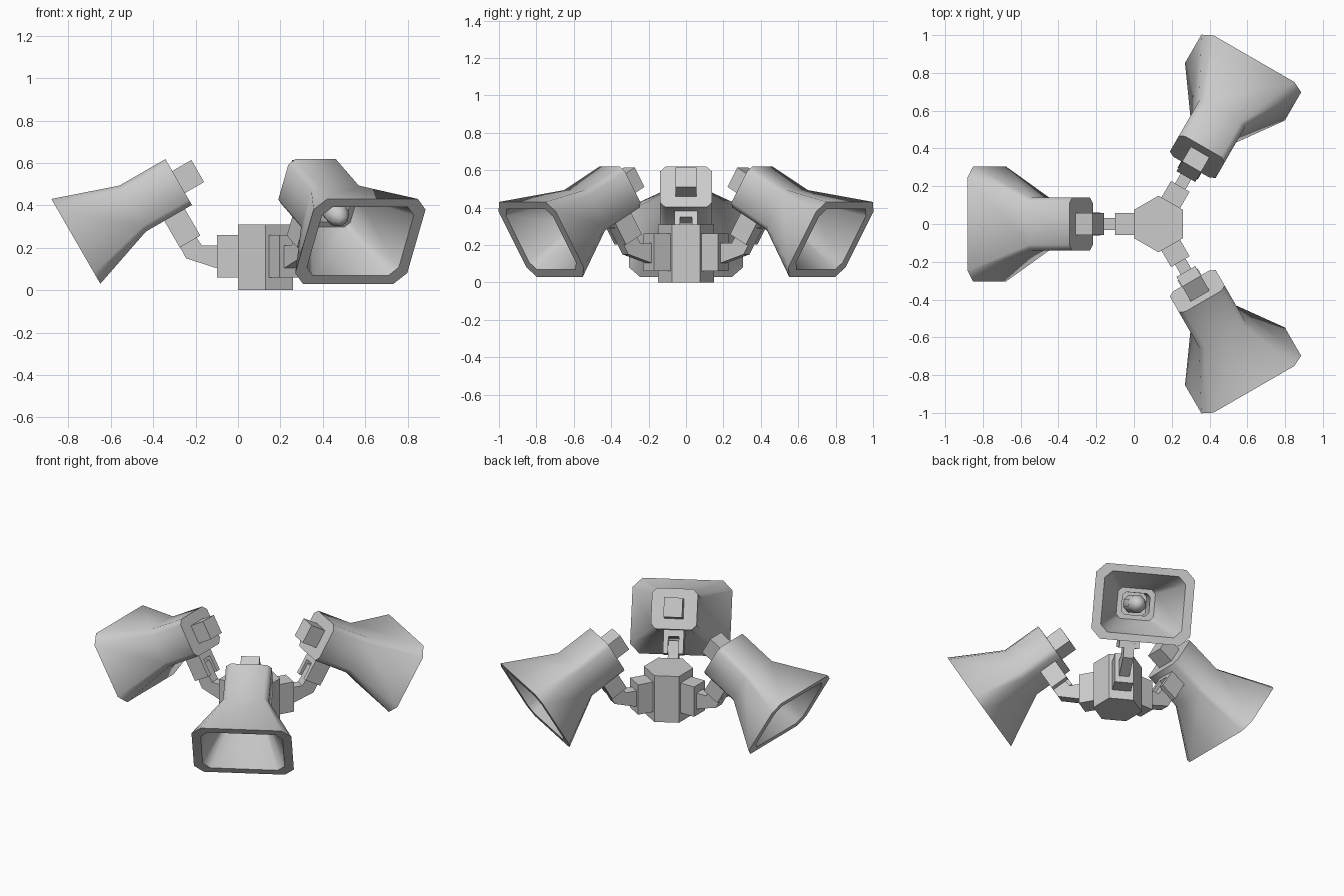
import bpy, bmesh
from math import radians, cos, sin
from mathutils import Matrix, Vector

if "Cube" in bpy.data.objects:
    bpy.data.objects.remove(bpy.data.objects["Cube"])

HUB = Matrix.Translation((0.13, 0, 0))
# Horn frame: local x runs along the horn axis, tilted 30 degrees down
TILT = Matrix.Translation((0.41, 0, 0.51)) @ Matrix.Rotation(radians(30), 4, 'Y')


def finish(bm, name, mat, smooth=False):
    bmesh.ops.recalc_face_normals(bm, faces=bm.faces)
    me = bpy.data.meshes.new(name)
    bm.to_mesh(me)
    bm.free()
    ob = bpy.data.objects.new(name, me)
    bpy.context.collection.objects.link(ob)
    ob.matrix_world = mat
    if smooth:
        bpy.ops.object.select_all(action='DESELECT')
        bpy.context.view_layer.objects.active = ob
        ob.select_set(True)
        bpy.ops.object.shade_smooth_by_angle(angle=radians(50))
    return ob


def loft(name, rings, mat, smooth=False):
    """Skin a list of equal-length point loops and cap both ends."""
    bm = bmesh.new()
    loops = [[bm.verts.new(p) for p in r] for r in rings]
    n = len(loops[0])
    for a, b in zip(loops, loops[1:]):
        for i in range(n):
            j = (i + 1) % n
            bm.faces.new((a[i], a[j], b[j], b[i]))
    bm.faces.new(loops[0])
    bm.faces.new(loops[-1])
    return finish(bm, name, mat, smooth)


def box(name, lo, hi, mat):
    rings = [[(x, lo[1], lo[2]), (x, hi[1], lo[2]), (x, hi[1], hi[2]), (x, lo[1], hi[2])]
             for x in (lo[0], hi[0])]
    return loft(name, rings, mat)


def chamfered(t, w, h, c):
    """Rectangle with cut corners across the horn axis."""
    return [(t, y, z) for y, z in (
        (w, h - c), (w - c, h), (c - w, h), (-w, h - c),
        (-w, c - h), (c - w, -h), (w - c, -h), (w, c - h))]


def circle(t, r, n=8):
    return [(t, r * cos(radians(360 * (i + .5) / n)), r * sin(radians(360 * (i + .5) / n)))
            for i in range(n)]


# Central hexagonal hub
loft("hub", [[(0.15 * cos(radians(30 + 60 * i)), 0.15 * sin(radians(30 + 60 * i)), z)
              for i in range(6)] for z in (0, 0.31)], HUB)

# Horn sections (distance, half width, half height, corner cut): outside, rim, inside
horn = [(0, .14, .125, .03), (.25, .14, .125, .03), (.56, .305, .231, .058),
        (.56, .25, .187, .045), (.26, .115, .095, .025), (.26, .085, .068, .02),
        (.12, .085, .068, .02)]
arm_profile = [(.22, .10), (.22, .21), (.30, .21), (.32, .24), (.365, .318),
               (.455, .29), (.41, .215), (.375, .15)]

for k, angle in enumerate((180, 60, -60), 1):
    base = HUB @ Matrix.Rotation(radians(angle), 4, 'Z')
    tilt = base @ TILT
    # Mounting block and bent arm
    box(f"mount_block_{k}", (.12, -.057, .06), (.23, .057, .26), base)
    loft(f"arm_{k}", [[(r, y, z) for r, z in arm_profile] for y in (-.032, .032)], base)
    # Bracket: two side plates and a cross piece under the horn
    for side, s in (("left", 1), ("right", -1)):
        ys = sorted((s * .032, s * .062))
        box(f"bracket_{side}_{k}", (.038, ys[0], -.27), (.15, ys[1], -.12), tilt)
    box(f"bracket_top_{k}", (.038, -.032, -.165), (.15, .032, -.12), tilt)
    # Flared horn, driver at the back, plug inside
    loft(f"horn_{k}", [chamfered(*s) for s in horn], tilt, smooth=True)
    box(f"driver_{k}", (-.104, -.057, -.06), (.01, .057, .06), tilt)
    loft(f"plug_{k}", [circle(.11, .058), circle(.31, .058), circle(.345, .045),
                       circle(.37, .02)], tilt, smooth=True)
